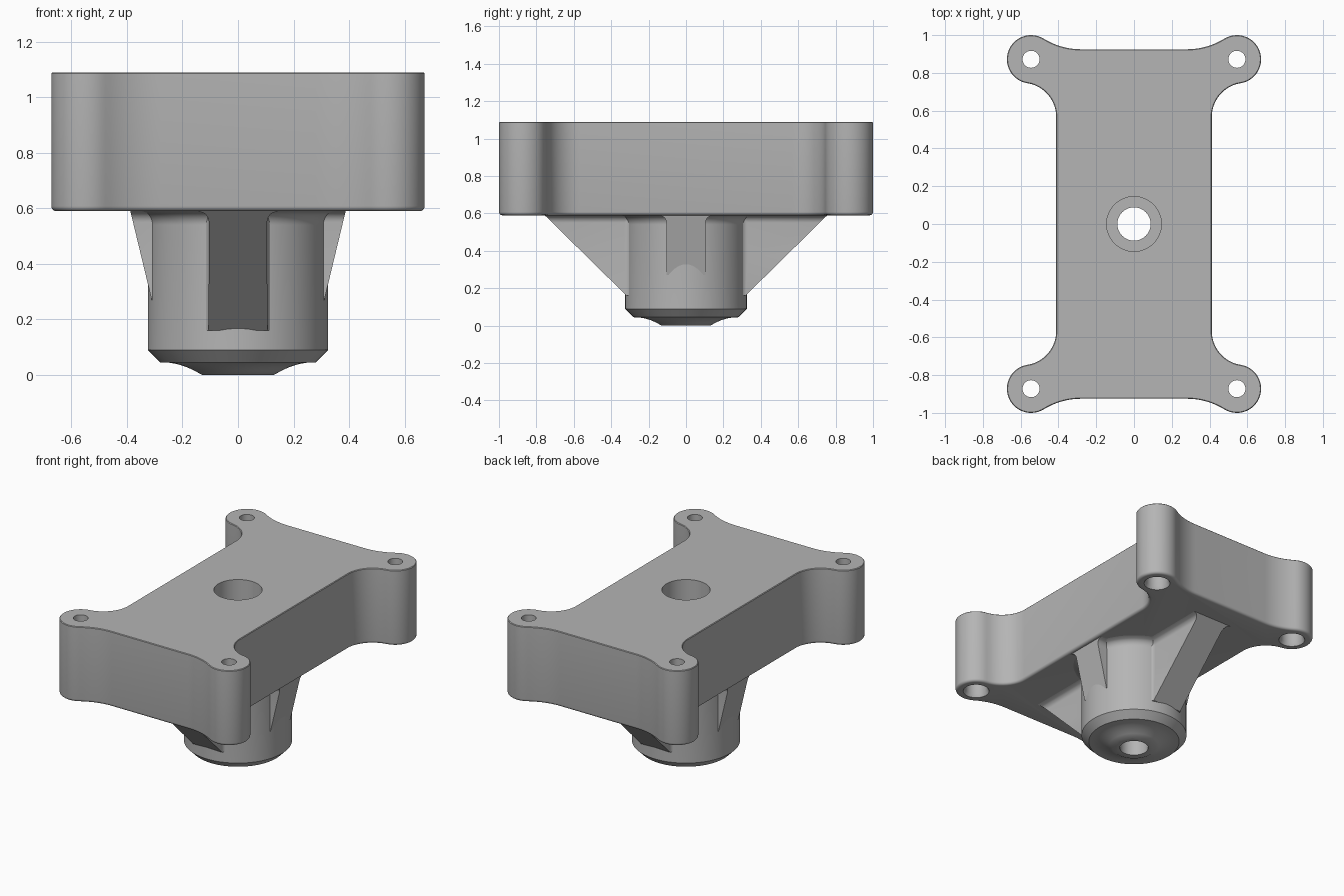
import bpy, bmesh
from math import sin, cos, pi, atan2, sqrt, radians

if "Cube" in bpy.data.objects:
    bpy.data.objects.remove(bpy.data.objects["Cube"], do_unlink=True)

grey = bpy.data.materials.new("plain grey")
grey.use_nodes = True
grey.diffuse_color = (0.46, 0.46, 0.46, 1)
grey.node_tree.nodes["Principled BSDF"].inputs["Base Color"].default_value = grey.diffuse_color

PLATE_BOTTOM, PLATE_TOP = 0.59, 1.09
LOBE_X, LOBE_Y, LOBE_R = 0.545, 0.872, 0.128


def loft(name, rings):
    """Closed solid skinned through rings of equal point count."""
    bm = bmesh.new()
    loops = [[bm.verts.new(p) for p in ring] for ring in rings]
    n = len(loops[0])
    for a, b in zip(loops, loops[1:]):
        for i in range(n):
            j = (i + 1) % n
            bm.faces.new((a[i], a[j], b[j], b[i]))
    bm.faces.new(loops[0][::-1])
    bm.faces.new(loops[-1])
    bmesh.ops.remove_doubles(bm, verts=bm.verts, dist=1e-5)
    bmesh.ops.recalc_face_normals(bm, faces=bm.faces)
    mesh = bpy.data.meshes.new(name)
    bm.to_mesh(mesh)
    bm.free()
    mesh.materials.append(grey)
    obj = bpy.data.objects.new(name, mesh)
    bpy.context.collection.objects.link(obj)
    return obj


def turned(name, profile, x=0, y=0, n=64):
    """Solid of revolution from (radius, height) pairs."""
    return loft(name, [[(x + r * cos(2 * pi * i / n), y + r * sin(2 * pi * i / n), z)
                        for i in range(n)] for r, z in profile])


def activate(obj):
    bpy.ops.object.select_all(action='DESELECT')
    obj.select_set(True)
    bpy.context.view_layer.objects.active = obj


def cut(obj, cutter):
    mod = obj.modifiers.new("cut", 'BOOLEAN')
    mod.operation, mod.solver, mod.object = 'DIFFERENCE', 'EXACT', cutter
    activate(obj)
    bpy.ops.object.modifier_apply(modifier=mod.name)


def smooth(obj):
    activate(obj)
    bpy.ops.object.shade_smooth_by_angle(angle=radians(30))


def arc(cx, cy, r, a, b, n):
    return [(cx + r * cos(a + (b - a) * i / n), cy + r * sin(a + (b - a) * i / n))
            for i in range(n + 1)]


def flare(d, r):
    """Extra width of a concave fillet at distance d from the wall."""
    return r - sqrt(r * r - (r - d) ** 2) if 0 <= d < r else (r if d < 0 else 0)


def outline(z, inset=0):
    """Plate outline: four lobes blended into straight sides by tangent arcs."""
    side, end, r1, r2 = 0.412, 0.925, 0.18, 0.377
    x1, y2 = side + r1, end + r2
    y1 = LOBE_Y - sqrt((r1 + LOBE_R) ** 2 - (LOBE_X - x1) ** 2)
    x2 = LOBE_X - sqrt((r2 + LOBE_R) ** 2 - (LOBE_Y - y2) ** 2)
    a1 = atan2(LOBE_Y - y1, LOBE_X - x1)
    a2 = atan2(LOBE_Y - y2, LOBE_X - x2)
    q = arc(x1, y1, r1 + inset, pi, a1, 12)
    q += arc(LOBE_X, LOBE_Y, LOBE_R - inset, a1 - pi, a2 + pi, 28)[1:]
    q += arc(x2, y2, r2 + inset, a2, -pi / 2, 10)[1:]
    pts = q + [(-x, y) for x, y in q[::-1]]
    pts += [(-x, -y) for x, y in pts]
    return [(x, y, z) for x, y in pts]


# Mounting plate with a rounded lower rim and a slight upper chamfer
rim = 0.018
rings = [outline(PLATE_BOTTOM + rim * (1 - cos(t * pi / 8)), rim * (1 - sin(t * pi / 8)))
         for t in range(5)]
rings += [outline(PLATE_TOP - 0.004), outline(PLATE_TOP, 0.004)]
plate = loft("mounting_plate", rings)

# Central boss: dished nose, chamfer, straight wall, fillet under the plate
profile = [(0.13, 0), (0.155, 0.014), (0.185, 0.028), (0.22, 0.039), (0.25, 0.044),
           (0.28, 0.045), (0.325, 0.09)]
fil = 0.05
for i in range(9):
    d = fil * (1 - i / 8)
    profile.append((0.325 + flare(d, fil), PLATE_BOTTOM - d))
profile.append((0.325 + fil, PLATE_BOTTOM + 0.02))
boss = turned("central_boss", profile, n=96)

# Stepped bore through boss and plate
bore = turned("bore_cutter", [(0.088, -0.1), (0.088, 0.7), (0.145, 0.7), (0.145, 1.2)])
cut(plate, bore)
cut(boss, bore)
cutters = [bore]

# Screw holes, counterbored from below
for sx in (-1, 1):
    for sy in (-1, 1):
        hole = turned("screw_hole_cutter",
                      [(0.09, 0.57), (0.07, 0.612), (0.07, 0.85), (0.045, 0.85), (0.045, 1.2)],
                      sx * LOBE_X, sy * LOBE_Y, 40)
        cut(plate, hole)
        cutters.append(hole)
for c in cutters:
    bpy.data.objects.remove(c, do_unlink=True)


def rib(name, angle, low, high, root):
    """Sloped gusset, low and high are (reach, height), blended into boss and plate."""
    half, top, wall = 0.105, 0.04, 0.29
    heights = [low[1], (low[1] + high[1]) / 2]
    heights += [high[1] - top * (1 - i / 6) for i in range(7)]
    rings = []
    for z in heights:
        reach = low[0] + (high[0] - low[0]) * (z - low[1]) / (high[1] - low[1])
        xs = [0.2] + [min(wall + root * i / 6, reach) for i in range(7)] + [reach]
        edge = [(x, half + max(flare(x - wall, root), flare(high[1] - z, top))) for x in xs]
        ring = [(x, -w) for x, w in edge] + [(x, w) for x, w in edge[::-1]]
        rings.append([(x * cos(angle) - y * sin(angle), x * sin(angle) + y * cos(angle), z)
                      for x, y in ring])
    rings.append([(x, y, z + 0.01) for x, y, z in rings[-1]])
    return loft(name, rings)


# Long ribs front and back, short ribs on the sides
ribs = []
for name, angle in (("back_rib", pi / 2), ("front_rib", -pi / 2)):
    ribs.append(rib(name, angle, (0.318, 0.16), (0.755, PLATE_BOTTOM), 0.04))
for name, angle in (("left_rib", 0), ("right_rib", pi)):
    ribs.append(rib(name, angle, (0.311, 0.27), (0.388, PLATE_BOTTOM), 0.02))

for obj in [plate, boss] + ribs:
    smooth(obj)
